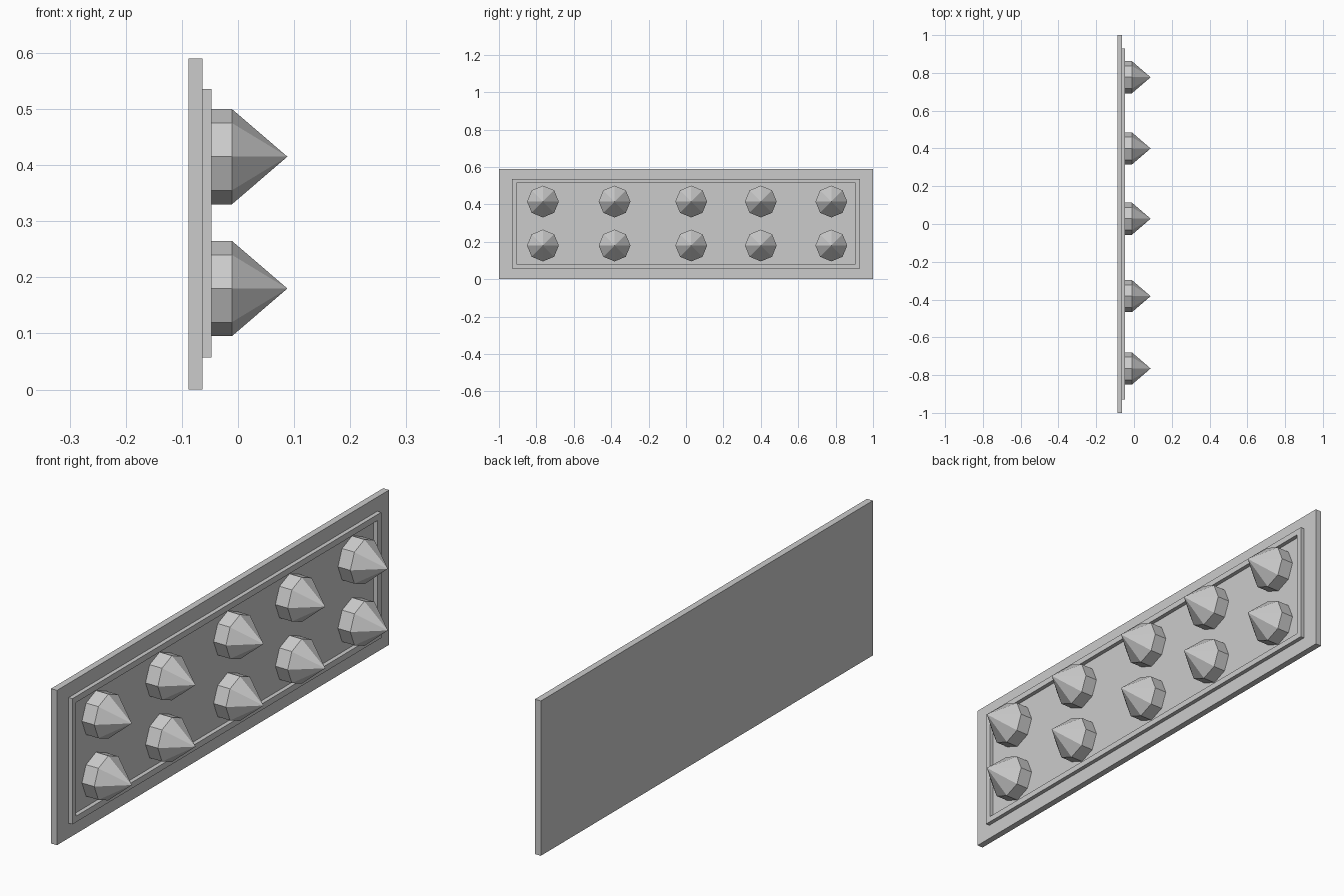
import bpy, bmesh
from math import pi
from mathutils import Matrix

if "Cube" in bpy.data.objects:
    bpy.data.objects.remove(bpy.data.objects["Cube"])

X_BACK, X_FACE, X_RIDGE, X_COLLAR, X_TIP = -0.088, -0.063, -0.047, -0.011, 0.088


def finish(bm, name):
    bmesh.ops.recalc_face_normals(bm, faces=bm.faces)
    me = bpy.data.meshes.new(name)
    bm.to_mesh(me)
    bm.free()
    ob = bpy.data.objects.new(name, me)
    bpy.context.collection.objects.link(ob)
    return ob


def rect(bm, x, y0, y1, z0, z1):
    return [bm.verts.new((x, y, z)) for y, z in ((y0, z0), (y1, z0), (y1, z1), (y0, z1))]


def bridge(bm, a, b):
    n = len(a)
    for i in range(n):
        j = (i + 1) % n
        bm.faces.new((a[i], a[j], b[j], b[i]))


# Flat backing plate
bm = bmesh.new()
back = rect(bm, X_BACK, -1, 1, 0, 0.59)
face = rect(bm, X_FACE, -1, 1, 0, 0.59)
bridge(bm, back, face)
bm.faces.new(back)
bm.faces.new(face)
finish(bm, "backing_plate")

# Raised rectangular border, open in the middle
bm = bmesh.new()
outer, inner = (-0.93, 0.93, 0.057, 0.536), (-0.907, 0.907, 0.08, 0.513)
rings = [rect(bm, X_FACE, *outer), rect(bm, X_RIDGE, *outer),
         rect(bm, X_RIDGE, *inner), rect(bm, X_FACE, *inner)]
for a, b in zip(rings, rings[1:]):
    bridge(bm, a, b)
finish(bm, "raised_border")

# Eight-sided stud: straight collar capped by a pointed cone
bm = bmesh.new()
turn = Matrix.Rotation(pi / 2, 4, 'Y')
bmesh.ops.create_cone(bm, segments=8, radius1=0.085, radius2=0.085,
                      depth=X_COLLAR - X_FACE, cap_ends=True,
                      matrix=Matrix.Translation(((X_FACE + X_COLLAR) / 2, 0, 0)) @ turn)
cap = max(bm.faces, key=lambda f: f.calc_center_median().x)
tip = bmesh.ops.poke(bm, faces=[cap])["verts"][0]
tip.co = (X_TIP, 0, 0)
stud = finish(bm, "stud")

# Two rows of five studs
spots = [(y, z) for z in (0.18, 0.415) for y in (-0.765, -0.382, 0.028, 0.40, 0.777)]
for i, (y, z) in enumerate(spots):
    ob = stud if i == 0 else stud.copy()
    if i:
        bpy.context.collection.objects.link(ob)
    ob.name = f"stud_{i + 1}"
    ob.location = (0, y, z)
